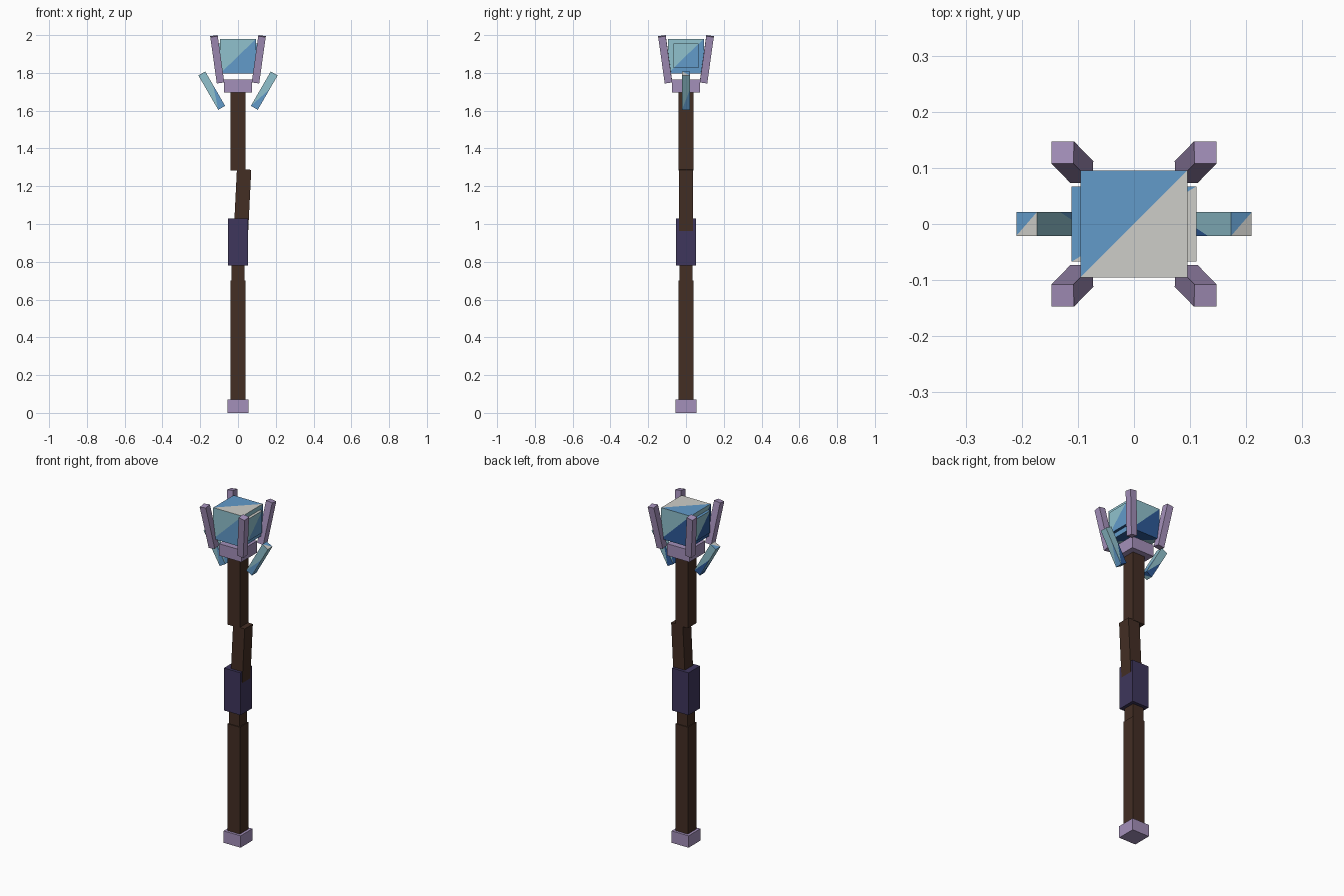
import bpy, bmesh
from math import radians
from mathutils import Matrix, Vector

cube = bpy.data.objects.get("Cube")
if cube:
    bpy.data.objects.remove(cube, do_unlink=True)


def material(name, rgb):
    """Flat material from display (sRGB) values 0-255."""
    lin = [((c / 255 + 0.055) / 1.055) ** 2.4 for c in rgb] + [1]
    mat = bpy.data.materials.new(name)
    mat.use_nodes = True
    mat.diffuse_color = lin
    node = mat.node_tree.nodes["Principled BSDF"]
    node.inputs["Base Color"].default_value = lin
    node.inputs["Roughness"].default_value = 0.9
    return mat


WOOD = material("dark wood", (67, 46, 36))
GRIP = material("indigo wrap", (62, 54, 92))
LAVENDER = material("lavender metal", (164, 144, 186))
CRYSTAL = [material("pale teal", (144, 193, 205)),
           material("sky blue", (98, 155, 202)),
           material("deep blue", (45, 90, 152)),
           material("frost white", (206, 206, 201))]
TEAL, BLUE, DEEP, WHITE = range(4)


def add_object(name, bm, mats, centre, rot):
    mesh = bpy.data.meshes.new(name)
    bm.to_mesh(mesh)
    bm.free()
    for mat in mats:
        mesh.materials.append(mat)
    obj = bpy.data.objects.new(name, mesh)
    obj.matrix_world = Matrix.Translation(centre) @ rot
    bpy.context.collection.objects.link(obj)
    return obj


def box(name, size, centre, mat, rot=Matrix()):
    bm = bmesh.new()
    bmesh.ops.create_cube(bm, size=1)
    bmesh.ops.scale(bm, vec=size, verts=bm.verts)
    return add_object(name, bm, [mat], centre, rot)


def column(name, width, low, high, mat):
    return box(name, (width, width, high - low), (0, 0, (low + high) / 2), mat)


# Per side of a crystal: outward normal, up direction, upper-left and lower-right colours
SIDES = [((0, -1, 0), (0, 0, 1), TEAL, BLUE), ((1, 0, 0), (0, 0, 1), TEAL, BLUE),
         ((0, 1, 0), (0, 0, 1), TEAL, DEEP), ((-1, 0, 0), (0, 0, 1), TEAL, DEEP),
         ((0, 0, 1), (0, 1, 0), BLUE, WHITE), ((0, 0, -1), (0, -1, 0), TEAL, DEEP)]


def crystal(name, size, centre, rot=Matrix(), rise=1.0):
    """Box whose faces are cut diagonally into two colours; rise is how high the cut ends."""
    bm = bmesh.new()
    half = Vector(size) / 2
    for normal, up, upper, lower in SIDES:
        n, u = Vector(normal), Vector(up)
        r = u.cross(n)

        def corner(a, b):
            return bm.verts.new((n + r * a + u * b) * half)

        end = 2 * rise - 1 if abs(n.z) < 0.5 else 1
        a, b, cut, top = corner(-1, -1), corner(1, -1), corner(1, end), corner(-1, 1)
        bm.faces.new((a, b, cut)).material_index = lower
        rest = (a, cut, top) if end == 1 else (a, cut, corner(1, 1), top)
        bm.faces.new(rest).material_index = upper
    bmesh.ops.remove_doubles(bm, verts=bm.verts, dist=0.0001)
    return add_object(name, bm, CRYSTAL, centre, rot)


# Staff, from the ground up
column("pommel", 0.11, 0, 0.07, LAVENDER)
column("lower_shaft", 0.08, 0.07, 0.70, WOOD)
column("shaft_neck", 0.07, 0.70, 0.80, WOOD)
column("grip", 0.108, 0.78, 1.03, GRIP)
box("crooked_shaft", (0.076, 0.076, 0.33), (0.024, 0, 1.124), WOOD,
    Matrix.Rotation(0.05, 4, "Y"))
column("upper_shaft", 0.08, 1.284, 1.70, WOOD)
column("collar", 0.146, 1.695, 1.765, LAVENDER)

# Crystal head with a core that stands proud on both sides
crystal("gem", (0.19, 0.19, 0.184), (0, 0, 1.888))
crystal("gem_core", (0.222, 0.134, 0.13), (0, 0, 1.89))

# Four prongs leaning out around the gem
for sx, side in ((-1, "right"), (1, "left")):
    for sy, end in ((-1, "front"), (1, "back")):
        lean = Matrix.Rotation(sx * radians(8), 4, "Y") @ Matrix.Rotation(-sy * radians(8), 4, "X")
        box(f"{end}_{side}_prong", (0.04, 0.04, 0.25), (sx * 0.11, sy * 0.11, 1.872),
            LAVENDER, lean)

    # Crystal shards floating at each side
    crystal(f"{side}_shard", (0.042, 0.042, 0.21), (sx * 0.139, 0, 1.706),
            Matrix.Rotation(sx * radians(30), 4, "Y"), rise=0.6)
